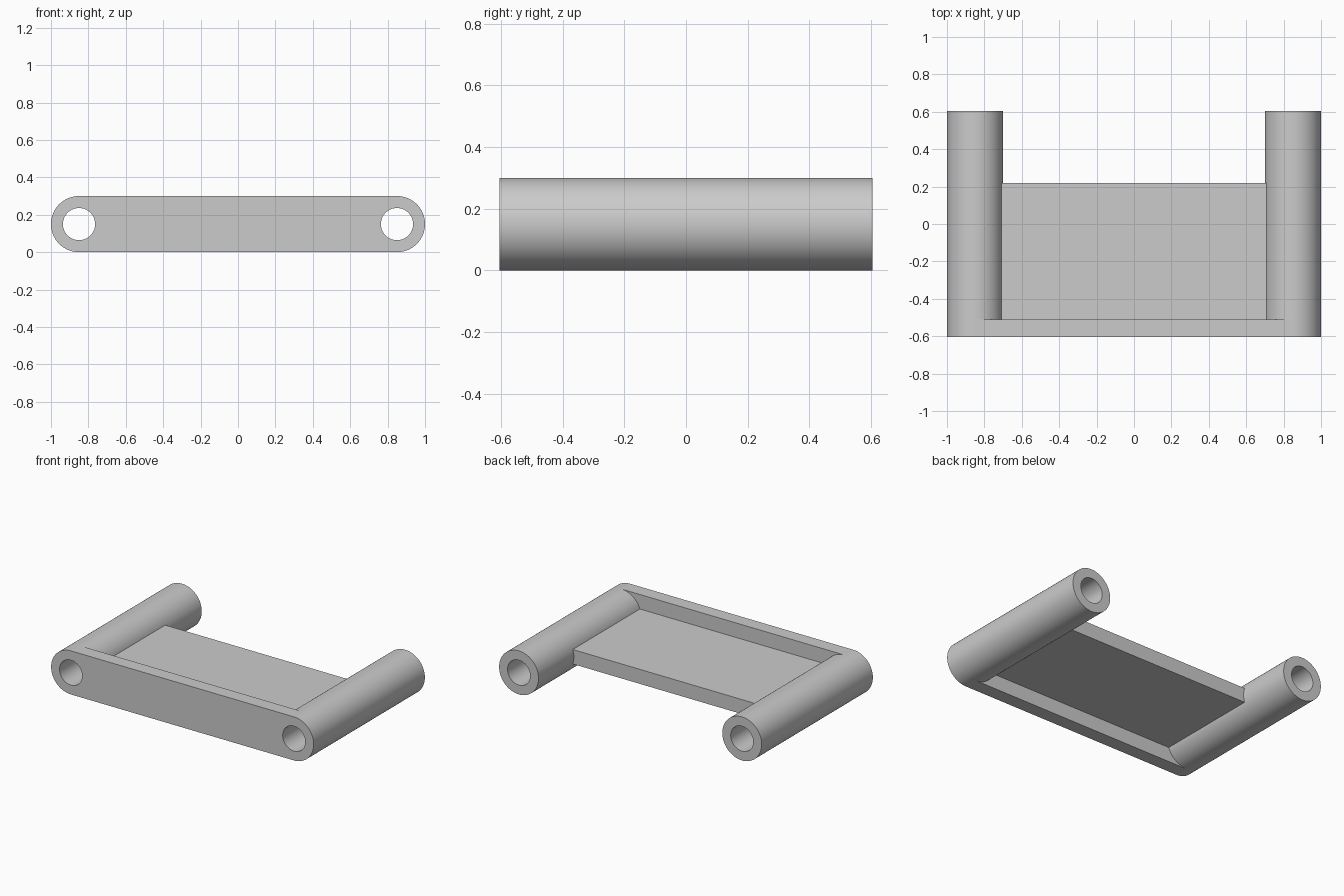
import bpy
import math

if "Cube" in bpy.data.objects:
    bpy.data.objects.remove(bpy.data.objects["Cube"], do_unlink=True)

RADIUS, BORE = 0.15, 0.086
TUBE_X, HALF_DEPTH = 0.85, 0.605
PLATE_BACK, PANEL_BACK = -0.51, 0.22

grey = bpy.data.materials.new("plain_grey")
grey.use_nodes = True
colour = (0.6, 0.6, 0.6, 1)
grey.diffuse_color = colour
grey.node_tree.nodes["Principled BSDF"].inputs["Base Color"].default_value = colour


def rod(name, x, radius, length):
    """Solid cylinder along y at tube height."""
    bpy.ops.mesh.primitive_cylinder_add(vertices=96, radius=radius, depth=length,
                                        location=(x, 0, RADIUS), rotation=(math.pi / 2, 0, 0))
    ob = bpy.context.object
    ob.name = name
    ob.data.materials.append(grey)
    return ob


def block(name, half_x, y0, y1, height):
    """Box centred on x and on the tube height."""
    bpy.ops.mesh.primitive_cube_add(size=1, location=(0, (y0 + y1) / 2, RADIUS))
    ob = bpy.context.object
    ob.name = name
    ob.scale = (2 * half_x, y1 - y0, height)
    bpy.ops.object.transform_apply(location=False, rotation=False, scale=True)
    ob.data.materials.append(grey)
    return ob


def combine(body, tool, operation):
    """Apply a boolean and discard the tool."""
    tool.hide_render = True
    mod = body.modifiers.new(operation.lower(), "BOOLEAN")
    mod.operation, mod.object, mod.solver = operation, tool, "EXACT"
    bpy.context.view_layer.objects.active = body
    bpy.ops.object.modifier_apply(modifier=mod.name)
    bpy.data.objects.remove(tool, do_unlink=True)


# Front plate with the recessed panel and side tubes fused on
body = block("bracket_body", TUBE_X, -HALF_DEPTH, PLATE_BACK, 2 * RADIUS)
for side, x in (("left", TUBE_X), ("right", -TUBE_X)):
    combine(body, rod(side + "_tube", x, RADIUS, 2 * HALF_DEPTH), "UNION")
combine(body, block("panel", 0.73, PLATE_BACK - 0.04, PANEL_BACK, 0.1), "UNION")

# Through bores
for side, x in (("left", TUBE_X), ("right", -TUBE_X)):
    combine(body, rod(side + "_bore", x, BORE, 3 * HALF_DEPTH), "DIFFERENCE")

# Smooth round walls, crisp edges
bpy.ops.object.select_all(action="DESELECT")
body.select_set(True)
bpy.context.view_layer.objects.active = body
bpy.ops.object.shade_smooth_by_angle(angle=math.radians(25))
weighted = body.modifiers.new("even_shading", "WEIGHTED_NORMAL")
weighted.keep_sharp = True
